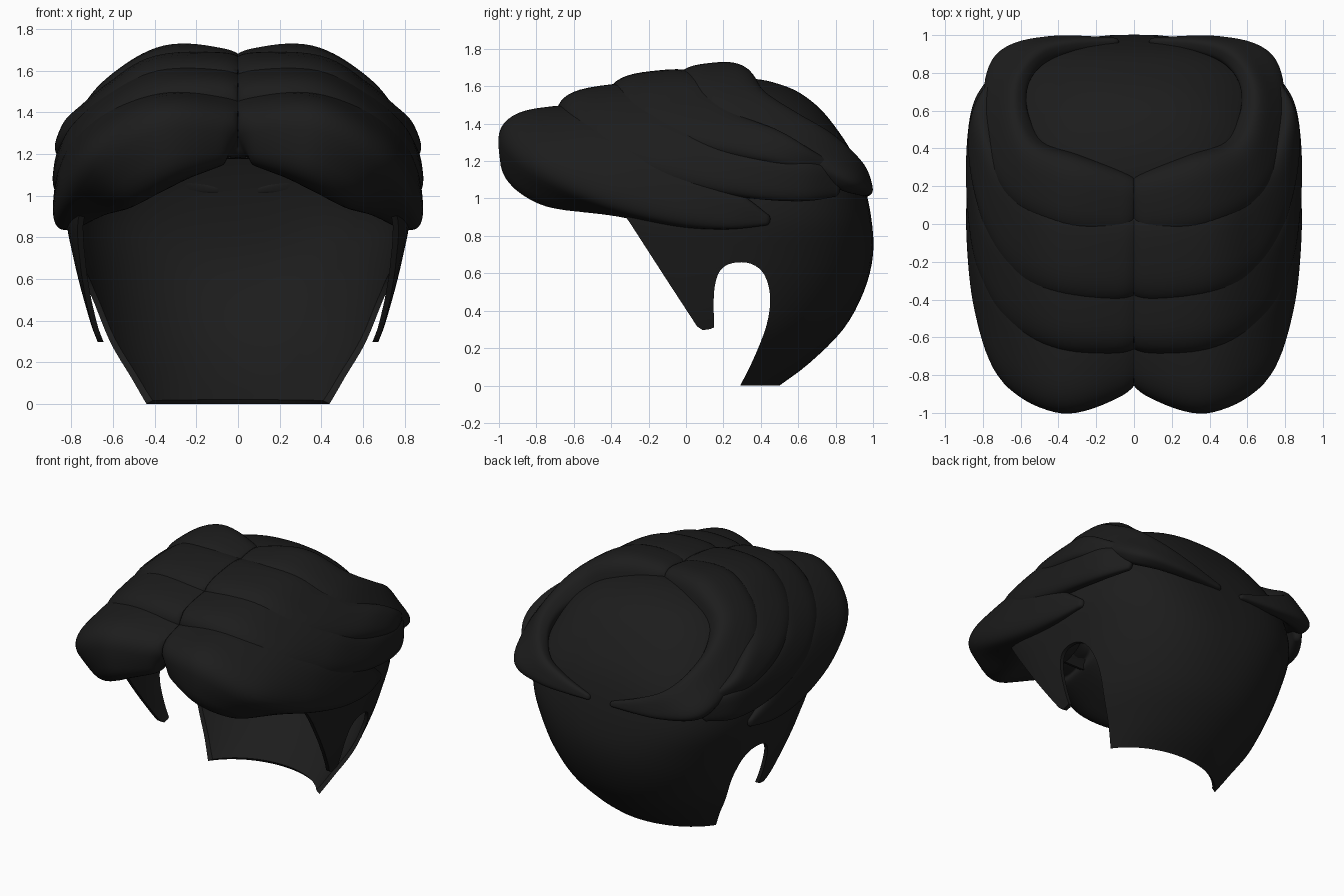
import bpy, bmesh, math
from mathutils import Vector

if "Cube" in bpy.data.objects:
    bpy.data.objects.remove(bpy.data.objects["Cube"])

mat = bpy.data.materials.new("dark_hair")
mat.diffuse_color = (0.012, 0.012, 0.012, 1)
mat.use_nodes = True
mat.node_tree.nodes["Principled BSDF"].inputs["Base Color"].default_value = mat.diffuse_color


def smooth_rows(rows, n):
    # Catmull-Rom interpolation through rows of numbers
    out = []
    for i in range(len(rows) - 1):
        p = [rows[max(i - 1, 0)], rows[i], rows[i + 1], rows[min(i + 2, len(rows) - 1)]]
        for k in range(n):
            t = k / n
            out.append([0.5 * (2 * b + (c - a) * t + (2 * a - 5 * b + 4 * c - d) * t * t
                               + (3 * b - a - 3 * c + d) * t ** 3) for a, b, c, d in zip(*p)])
    out.append(list(rows[-1]))
    return out


def loft(name, rings, cap_start=False, cap_end=False):
    bm = bmesh.new()
    vs = [[bm.verts.new(p) for p in r] for r in rings]
    n = len(vs[0])
    for a, b in zip(vs, vs[1:]):
        for j in range(n):
            bm.faces.new((a[j], a[(j + 1) % n], b[(j + 1) % n], b[j]))
    if cap_start:
        bm.faces.new(vs[0][::-1])
    if cap_end:
        bm.faces.new(vs[-1])
    bmesh.ops.recalc_face_normals(bm, faces=bm.faces)
    me = bpy.data.meshes.new(name)
    bm.to_mesh(me)
    bm.free()
    ob = bpy.data.objects.new(name, me)
    bpy.context.collection.objects.link(ob)
    me.materials.append(mat)
    return ob


def activate(ob):
    bpy.ops.object.select_all(action='DESELECT')
    ob.select_set(True)
    bpy.context.view_layer.objects.active = ob


def spow(v, e):
    return math.copysign(abs(v) ** e, v)


# Scalp shell: z, half width, centre y, back y, front y, squareness
levels = [(0, .50, .10, .50, -.45, 2.0), (.12, .57, .10, .66, -.5, 2.0),
          (.3, .675, .10, .84, -.6, 2.1), (.5, .74, .10, .95, -.64, 2.3),
          (.7, .79, .10, 1.0, -.66, 2.5), (.9, .825, .10, .99, -.66, 2.8),
          (1.1, .80, .10, .945, -.65, 2.9), (1.25, .75, .12, .885, -.58, 2.7),
          (1.4, .64, .2, .785, -.4, 2.5), (1.5, .52, .25, .695, -.2, 2.4),
          (1.58, .38, .28, .58, .03, 2.2), (1.63, .18, .29, .43, .2, 2.0),
          (1.643, .02, .29, .31, .28, 2.0)]
rings = []
for z, hw, cy, yb, yf, n in smooth_rows(levels, 4):
    ring = []
    for j in range(72):
        a = math.tau * j / 72
        c, s = spow(math.cos(a), 2 / n), spow(math.sin(a), 2 / n)
        ring.append((hw * c, cy + s * ((yb - cy) if s > 0 else (cy - yf)), z))
    rings.append(ring)
shell = loft("scalp_shell", rings, cap_end=True)
sol = shell.modifiers.new("thickness", 'SOLIDIFY')
sol.thickness, sol.offset = 0.025, -1

# Side outline of the shell: neck, ear notch, sideburn and face opening
ear = smooth_rows([(.29, .0), (.36, .14), (.43, .32), (.45, .47), (.42, .59), (.35, .65),
                   (.25, .655), (.18, .61), (.15, .5), (.15, .31)], 4)
side = ear + [(.13, .302), (.09, .296), (.06, .315), (-.1, .56), (-.3, .87), (-.5, 1.15),
              (-.9, 1.25), (-.9, 1.9), (1.3, 1.9), (1.3, -.1), (.29, -.1)]
cutter = loft("side_outline_cutter", [[(x, y, z) for y, z in side] for x in (-1.2, 1.2)], True, True)
cutter.hide_render = True
cut = shell.modifiers.new("outline", 'BOOLEAN')
cut.operation, cut.object, cut.solver = 'INTERSECT', cutter, 'EXACT'
activate(shell)
for m in ("thickness", "outline"):
    bpy.ops.object.modifier_apply(modifier=m)
bpy.data.objects.remove(cutter)
bpy.ops.object.shade_smooth_by_angle(angle=math.radians(40))


def lock(name, stations, e_in=.7):
    # Rounded band from parting to tail; station = lower edge, upper edge, outer depth, inner depth
    rows = smooth_rows([s if len(s) == 8 else s + (s[6],) for s in stations], 8)
    mids = [(Vector(r[:3]) + Vector(r[3:6])) / 2 for r in rows]
    rings = []
    for i, r in enumerate(rows):
        w = (Vector(r[:3]) - Vector(r[3:6])) / 2
        t = mids[min(i + 1, len(rows) - 1)] - mids[max(i - 1, 0)]
        if i == 0:
            t = Vector((1, 0, 0))
        nrm = w.cross(t).normalized()
        if nrm.dot(mids[i] - Vector((0, .1, .8))) < 0:
            nrm = -nrm
        ring = []
        for j in range(40):
            a = math.tau * j / 40
            c, s = math.cos(a), math.sin(a)
            e, d = (.68, r[6]) if s > 0 else (e_in, r[7])
            p = mids[i] + w * spow(c, e) + nrm * d * spow(s, e)
            p.x = 0 if i == 0 else max(p.x, .001)
            ring.append(p)
        rings.append(ring)
    # rounded tail
    c = sum(rings[-1], Vector()) / 40
    d = (mids[-1] - mids[-3]).normalized() * rows[-1][6]
    rings += [[c + (p - c) * k + d * s for p in rings[-1]] for k, s in ((.8, .5), (.4, .8))]
    ob = loft(name, rings, cap_end=True)
    mir = ob.modifiers.new("mirror", 'MIRROR')
    mir.use_clip = True
    activate(ob)
    bpy.ops.object.modifier_apply(modifier="mirror")
    bpy.ops.object.shade_smooth_by_angle(angle=math.radians(50))


lock("fringe_lock", [
    (0, -.80, 1.25, 0, -.5, 1.35, .12, .1), (.08, -.91, 1.26, .08, -.45, 1.36, .16, .15),
    (.37, -1.0, 1.25, .3, -.4, 1.32, .205, .23), (.64, -.84, 1.1, .5, -.35, 1.33, .17, .25),
    (.76, -.5, .96, .70, -.2, 1.26, .115, .22), (.82, -.1, .86, .79, .1, 1.14, .08, .12),
    (.83, .2, .835, .82, .3, 1.02, .05, .06), (.80, .42, .855, .80, .43, .92, .03, .03)], .6)
lock("second_lock", [
    (0, -.64, 1.39, 0, -.2, 1.47, .12), (.08, -.68, 1.41, .08, -.2, 1.48, .15),
    (.37, -.67, 1.38, .33, -.15, 1.47, .17), (.62, -.54, 1.25, .52, -.05, 1.43, .14),
    (.75, -.3, 1.13, .69, .05, 1.34, .11), (.82, 0, 1.05, .77, .25, 1.27, .08),
    (.84, .35, 1.0, .82, .45, 1.22, .055), (.8, .62, .985, .8, .64, 1.2, .05),
    (.71, .8, 1.01, .71, .8, 1.17, .03)])
lock("third_lock", [
    (0, -.36, 1.48, 0, .1, 1.56, .12), (.08, -.41, 1.51, .08, .1, 1.57, .14),
    (.37, -.39, 1.48, .35, .15, 1.54, .16), (.6, -.28, 1.36, .52, .25, 1.47, .135),
    (.75, -.03, 1.26, .67, .35, 1.39, .105), (.82, .25, 1.21, .76, .5, 1.35, .075),
    (.82, .5, 1.17, .78, .65, 1.27, .06), (.72, .78, 1.11, .7, .8, 1.18, .03)])
lock("crown_lock", [
    (0, -.01, 1.56, 0, .25, 1.6, .09), (.07, -.06, 1.56, .08, .29, 1.6, .125),
    (.35, -.04, 1.54, .3, .37, 1.59, .155), (.6, .09, 1.43, .5, .44, 1.51, .125),
    (.74, .3, 1.31, .59, .6, 1.43, .085), (.78, .6, 1.19, .58, .77, 1.33, .07),
    (.73, .86, 1.06, .47, .89, 1.2, .067), (.48, .96, 1.02, .3, .94, 1.12, .045),
    (.1, .965, 1.01, .1, .955, 1.05, .025)])
